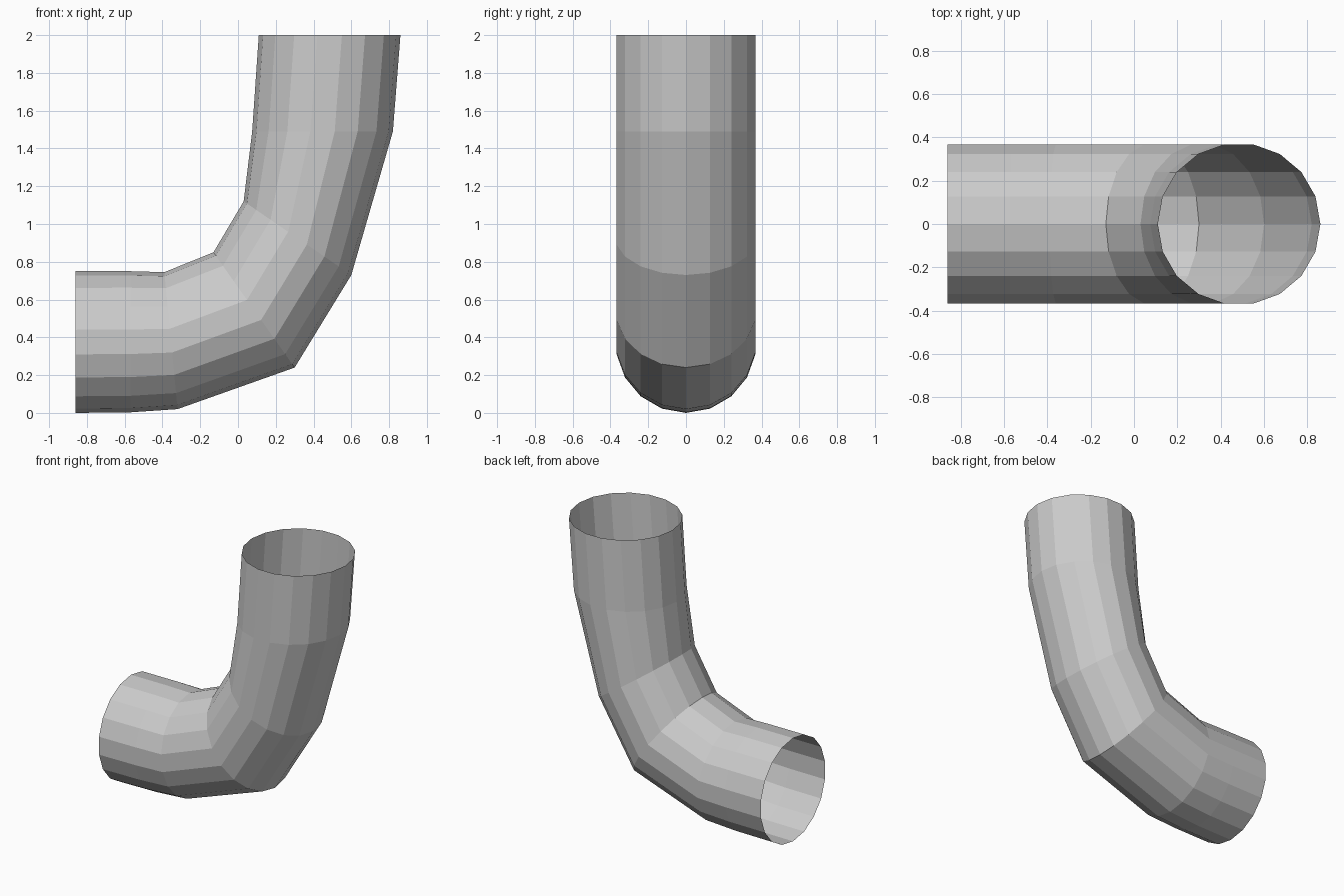
import bpy, bmesh
from math import sin, cos, pi

if "Cube" in bpy.data.objects:
    bpy.data.objects.remove(bpy.data.objects["Cube"])

SIDES = 18
HALF_WIDTH = 0.373

# Cross-sections along the bend: (outer x, outer z, inner x, inner z)
sections = [
    (-0.86, 0.0, -0.86, 0.75),
    (-0.57, 0.003, -0.57, 0.75),
    (-0.32, 0.02, -0.39, 0.745),
    (0.30, 0.24, -0.13, 0.85),
    (0.60, 0.73, 0.03, 1.12),
    (0.82, 1.49, 0.075, 1.49),
    (0.86, 2.0, 0.11, 2.0),
]

bm = bmesh.new()


def add_ring(ox, oz, ix, iz):
    cx, cz = (ox + ix) / 2, (oz + iz) / 2
    ring = []
    for i in range(SIDES):
        a = 2 * pi * i / SIDES
        ring.append(bm.verts.new((cx + (ox - cx) * cos(a),
                                  HALF_WIDTH * sin(a),
                                  cz + (oz - cz) * cos(a))))
    return ring


# Open-ended tube wall bridging the rings
rings = [add_ring(*s) for s in sections]
for r0, r1 in zip(rings, rings[1:]):
    for i in range(SIDES):
        j = (i + 1) % SIDES
        bm.faces.new((r0[i], r0[j], r1[j], r1[i]))

# Make the wall face outward
bm.normal_update()
f = bm.faces[:][0]
if f.normal.z > 0:
    bmesh.ops.reverse_faces(bm, faces=bm.faces[:])

mesh = bpy.data.meshes.new("pipe_elbow")
bm.to_mesh(mesh)
bm.free()
pipe = bpy.data.objects.new("pipe_elbow", mesh)
bpy.context.collection.objects.link(pipe)
